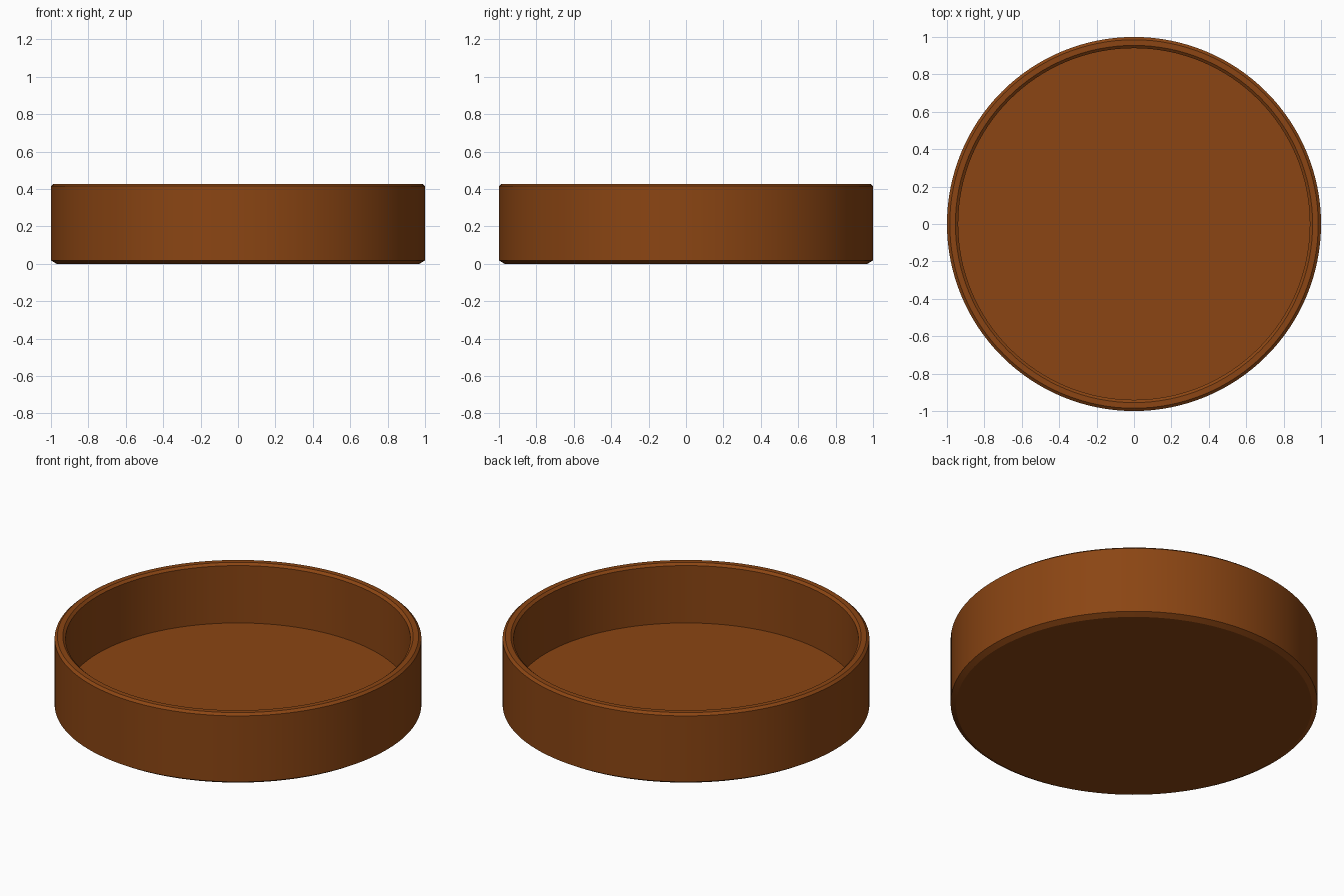
import bpy, bmesh, math

if "Cube" in bpy.data.objects:
    bpy.data.objects.remove(bpy.data.objects["Cube"])

SEGMENTS = 128


def lathe(name, profile, segments):
    """Spin an (r, z) profile around z; profile ends are capped with flat discs."""
    bm = bmesh.new()
    rings = []
    for r, z in profile:
        rings.append([bm.verts.new((r * math.cos(2 * math.pi * i / segments),
                                    r * math.sin(2 * math.pi * i / segments), z))
                      for i in range(segments)])
    for a, b in zip(rings, rings[1:]):
        for i in range(segments):
            j = (i + 1) % segments
            bm.faces.new((a[i], a[j], b[j], b[i]))
    bm.faces.new(rings[0])
    bm.faces.new(rings[-1])
    bmesh.ops.recalc_face_normals(bm, faces=bm.faces[:])
    mesh = bpy.data.meshes.new(name)
    bm.to_mesh(mesh)
    bm.free()
    obj = bpy.data.objects.new(name, mesh)
    bpy.context.collection.objects.link(obj)
    return obj


# Round tray: chamfered base, outer wall, chamfered rim, inner wall, floor
tray = lathe("round_tray", [
    (0.97, 0.0), (1.0, 0.018),
    (1.0, 0.415), (0.985, 0.428),
    (0.955, 0.428), (0.94, 0.415),
    (0.94, 0.07),
], SEGMENTS)

# Brown finish
brown = bpy.data.materials.new("brown")
brown.diffuse_color = (0.258, 0.06, 0.0065, 1.0)
brown.use_nodes = True
brown.node_tree.nodes["Principled BSDF"].inputs["Base Color"].default_value = brown.diffuse_color
tray.data.materials.append(brown)

# Smooth walls with crisp chamfers
bpy.context.view_layer.objects.active = tray
tray.select_set(True)
bpy.ops.object.shade_smooth_by_angle(angle=math.radians(20))
